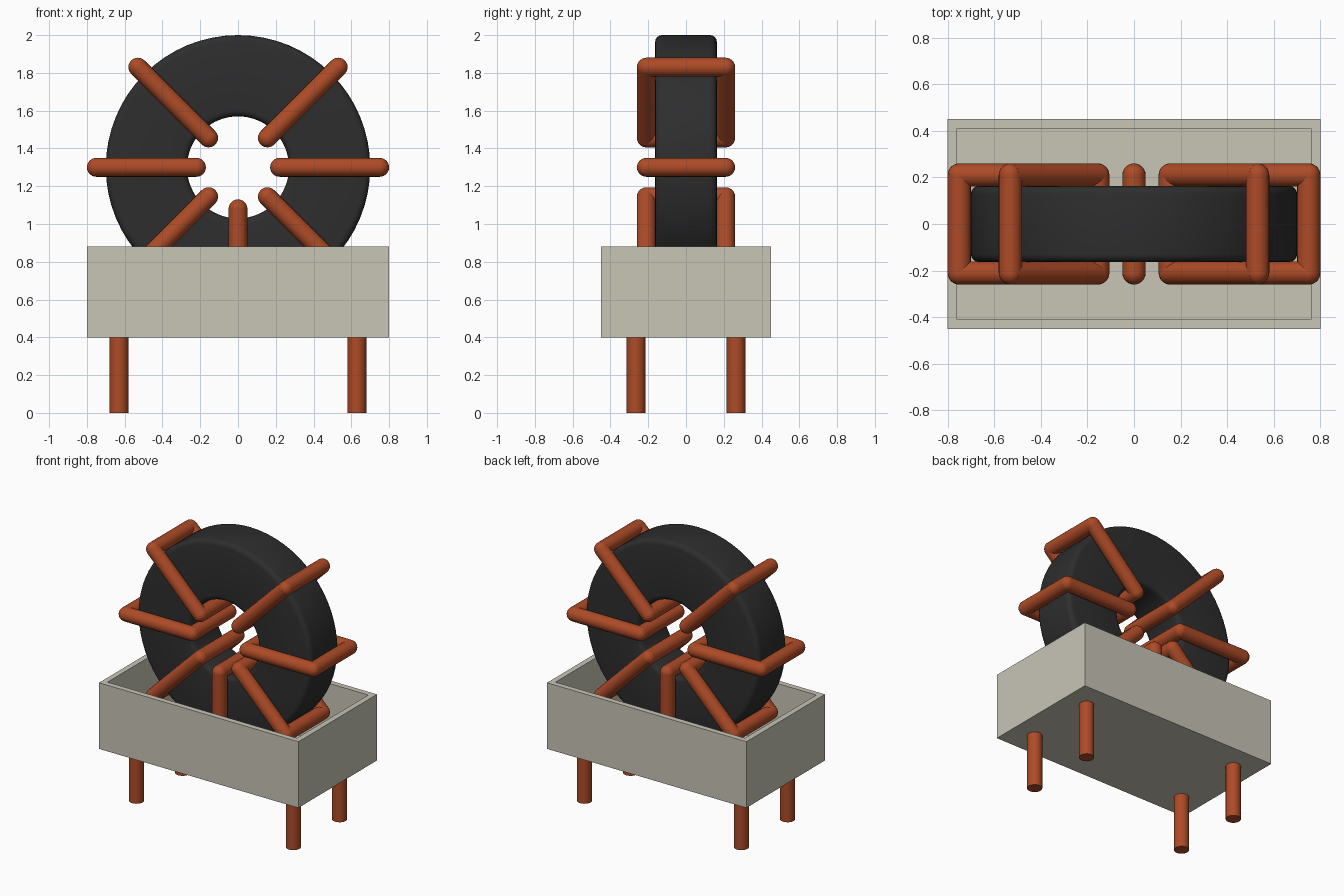
import bpy, bmesh, math
from mathutils import Matrix, Vector

default = bpy.data.objects.get("Cube")
if default:
    bpy.data.objects.remove(default, do_unlink=True)

CENTRE_Z = 1.30
WIRE_R = 0.05


def material(name, rgb, roughness):
    mat = bpy.data.materials.new(name)
    mat.use_nodes = True
    mat.diffuse_color = (*rgb, 1)
    bsdf = mat.node_tree.nodes["Principled BSDF"]
    bsdf.inputs["Base Color"].default_value = (*rgb, 1)
    bsdf.inputs["Roughness"].default_value = roughness
    return mat


copper = material("copper", (0.42, 0.07, 0.02), 0.4)
ferrite = material("dark ferrite", (0.027, 0.027, 0.027), 0.6)
plastic = material("pale plastic", (0.58, 0.56, 0.47), 0.6)


def finish(name, bm, mat, smooth=True):
    bmesh.ops.recalc_face_normals(bm, faces=bm.faces)
    mesh = bpy.data.meshes.new(name)
    bm.to_mesh(mesh)
    bm.free()
    mesh.materials.append(mat)
    obj = bpy.data.objects.new(name, mesh)
    bpy.context.collection.objects.link(obj)
    if smooth:
        bpy.ops.object.select_all(action="DESELECT")
        obj.select_set(True)
        bpy.context.view_layer.objects.active = obj
        bpy.ops.object.shade_smooth_by_angle(angle=math.radians(35))
    return obj


def add_rod(bm, start, end, radius):
    start, end = Vector(start), Vector(end)
    span = end - start
    turn = span.to_track_quat("Z", "Y").to_matrix().to_4x4()
    bmesh.ops.create_cone(bm, cap_ends=True, segments=24, radius1=radius,
                          radius2=radius, depth=span.length,
                          matrix=Matrix.Translation((start + end) / 2) @ turn)


# Ring core: rounded rectangle lathed about the y axis
def ring_core(inner=0.27, outer=0.70, half=0.163, fillet=0.035):
    bm = bmesh.new()
    profile = []
    corners = [(outer - fillet, half - fillet, 0), (inner + fillet, half - fillet, 90),
               (inner + fillet, fillet - half, 180), (outer - fillet, fillet - half, 270)]
    for r, y, first in corners:
        for step in range(5):
            a = math.radians(first + step * 22.5)
            profile.append(bm.verts.new((r + fillet * math.cos(a),
                                         y + fillet * math.sin(a), 0)))
    edges = [bm.edges.new((v, profile[i - 1])) for i, v in enumerate(profile)]
    bmesh.ops.spin(bm, geom=profile + edges, cent=(0, 0, 0), axis=(0, 1, 0),
                   angle=math.tau, steps=64, use_merge=True)
    bmesh.ops.remove_doubles(bm, verts=bm.verts, dist=1e-5)
    bmesh.ops.translate(bm, verts=bm.verts, vec=(0, 0, CENTRE_Z))
    finish("ring_core", bm, ferrite)


# Rectangular wire turn with ball corners, wrapped round the ring
def wire_turn(index, degrees, inner=0.22, outer=0.75, half=0.21):
    bm = bmesh.new()
    a = math.radians(degrees)
    path = [Vector((r * math.cos(a), y, CENTRE_Z + r * math.sin(a)))
            for r, y in ((inner, -half), (outer, -half), (outer, half), (inner, half))]
    for i, point in enumerate(path):
        add_rod(bm, path[i - 1], point, WIRE_R)
        bmesh.ops.create_uvsphere(bm, u_segments=24, v_segments=12, radius=WIRE_R,
                                  matrix=Matrix.Translation(point))
    finish(f"wire_turn_{index}", bm, copper)


# Open tray: box with its top inset and pushed down
def tray(wall=0.04, bottom=0.40, top=0.88, floor=0.44):
    bm = bmesh.new()
    size = Matrix.Diagonal((1.60, 0.90, top - bottom, 1))
    bmesh.ops.create_cube(bm, size=1,
                          matrix=Matrix.Translation((0, 0, (top + bottom) / 2)) @ size)
    lid = max(bm.faces, key=lambda f: f.calc_center_median().z)
    bmesh.ops.inset_region(bm, faces=[lid], thickness=wall, use_even_offset=True)
    well = bmesh.ops.extrude_face_region(bm, geom=[lid])["geom"]
    bmesh.ops.translate(bm, vec=(0, 0, floor - top),
                        verts=[g for g in well if isinstance(g, bmesh.types.BMVert)])
    if lid.is_valid:
        bmesh.ops.delete(bm, geom=[lid], context="FACES_ONLY")
    finish("tray", bm, plastic, smooth=False)


ring_core()
tray()
for index, degrees in enumerate((0, 45, 135, 180, 225, 270, 315), 1):
    wire_turn(index, degrees)

# Four pin legs under the tray
for side, x in (("left", 0.63), ("right", -0.63)):
    for end, y in (("front", -0.265), ("back", 0.265)):
        bm = bmesh.new()
        add_rod(bm, (x, y, 0), (x, y, 0.41), WIRE_R)
        finish(f"{end}_{side}_leg", bm, copper)
